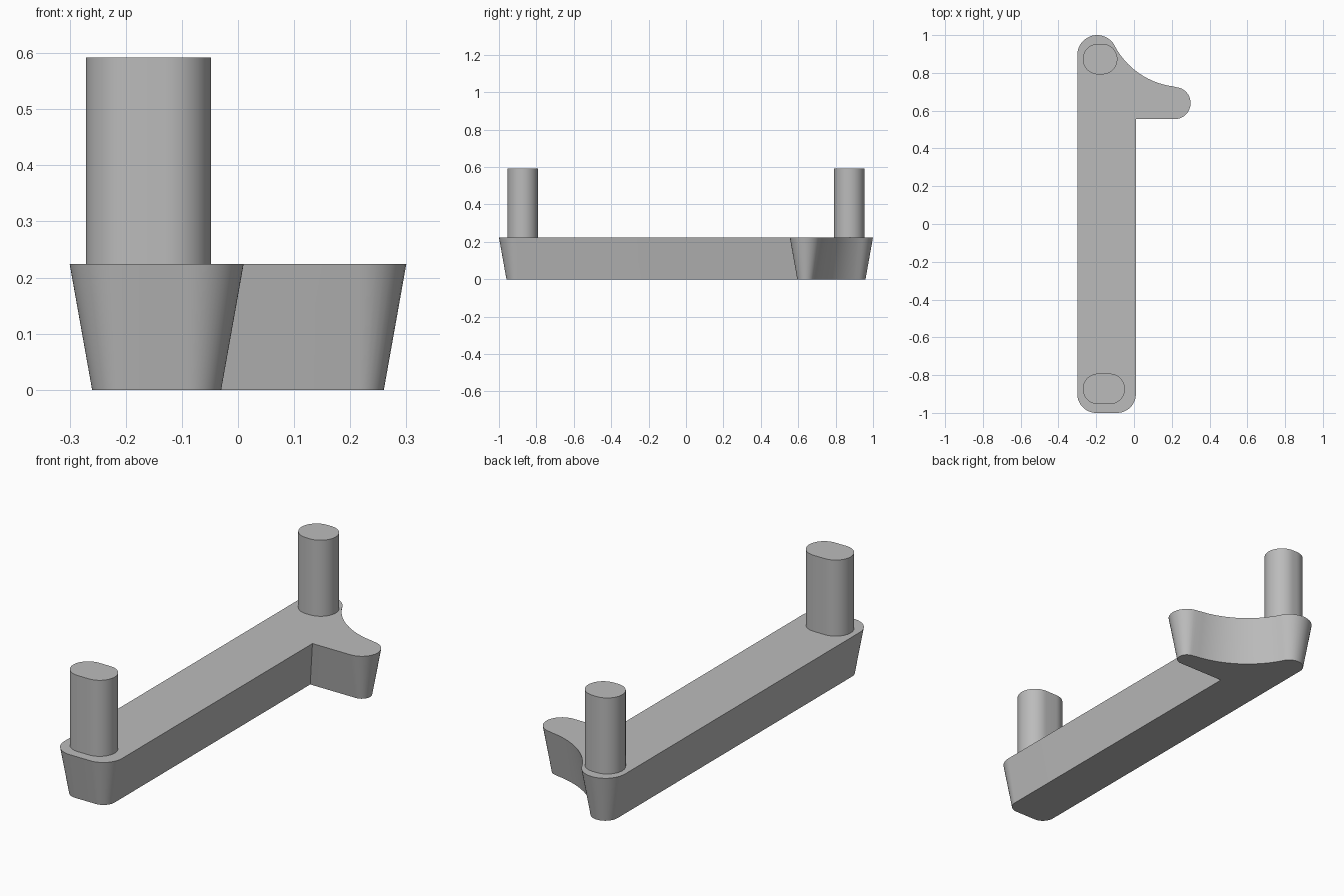
import bpy, bmesh
from math import cos, sin, atan2, radians, pi
from mathutils import Vector

cube = bpy.data.objects.get("Cube")
if cube:
    bpy.data.objects.remove(cube, do_unlink=True)

grey = bpy.data.materials.new("plain grey")
grey.use_nodes = True
grey.diffuse_color = (0.5, 0.5, 0.5, 1)
grey.node_tree.nodes["Principled BSDF"].inputs["Base Color"].default_value = (0.5, 0.5, 0.5, 1)

BODY_TOP, PEG_TOP, INSET = 0.224, 0.592, 0.04


def arc(centre, radius, start, end, steps=16):
    angles = [start + (end - start) * i / steps for i in range(steps + 1)]
    return [(centre[0] + radius * cos(a), centre[1] + radius * sin(a)) for a in angles]


def loft(name, lower, upper, z0, z1):
    """Solid between two matching outlines, smooth around the sides."""
    bm = bmesh.new()
    low = [bm.verts.new((x, y, z0)) for x, y in lower]
    high = [bm.verts.new((x, y, z1)) for x, y in upper]
    count = len(low)
    for i in range(count):
        j = (i + 1) % count
        bm.faces.new((low[i], low[j], high[j], high[i]))
    bm.faces.new(low[::-1])
    bm.faces.new(high)
    mesh = bpy.data.meshes.new(name)
    bm.to_mesh(mesh)
    bm.free()
    mesh.materials.append(grey)
    obj = bpy.data.objects.new(name, mesh)
    bpy.context.collection.objects.link(obj)
    bpy.ops.object.select_all(action="DESELECT")
    obj.select_set(True)
    bpy.context.view_layer.objects.active = obj
    bpy.ops.object.shade_smooth_by_angle(angle=radians(35))
    return obj


def body_outline(d):
    """Bar with a side spur, offset inward by d."""
    cap, nose, hollow = Vector((-0.195, 0.895)), Vector((0.215, 0.64)), Vector((0.26, 1.135))
    to_nose, to_cap = nose - hollow, cap - hollow
    nose_angle = atan2(to_nose.y, to_nose.x)
    cap_angle = atan2(to_cap.y, to_cap.x)
    points = [(0.01 - d, 0.555 + d)]                                    # inner corner
    points += arc(nose, 0.085 - d, -pi / 2, nose_angle + pi)            # spur tip
    points += arc(hollow, 0.41 + d, nose_angle, cap_angle, 24)[1:-1]    # hollow curve
    points += arc(cap, 0.105 - d, cap_angle + pi, pi)                   # back end
    points += arc((-0.2, -0.9), 0.1 - d, pi, 1.5 * pi)                  # front corners
    points += arc((-0.09, -0.9), 0.1 - d, 1.5 * pi, 2 * pi)
    return points


def peg(name, x_min, x_max, y, radius=0.081):
    outline = arc((x_max - radius, y), radius, -pi / 2, pi / 2, 24)
    outline += arc((x_min + radius, y), radius, pi / 2, 1.5 * pi, 24)
    return loft(name, outline, outline, BODY_TOP, PEG_TOP)


# Tapered bar and its two upright pegs
loft("tapered_bar", body_outline(INSET), body_outline(0), 0, BODY_TOP)
peg("front_peg", -0.271, -0.048, -0.873)
peg("back_peg", -0.271, -0.088, 0.873)
